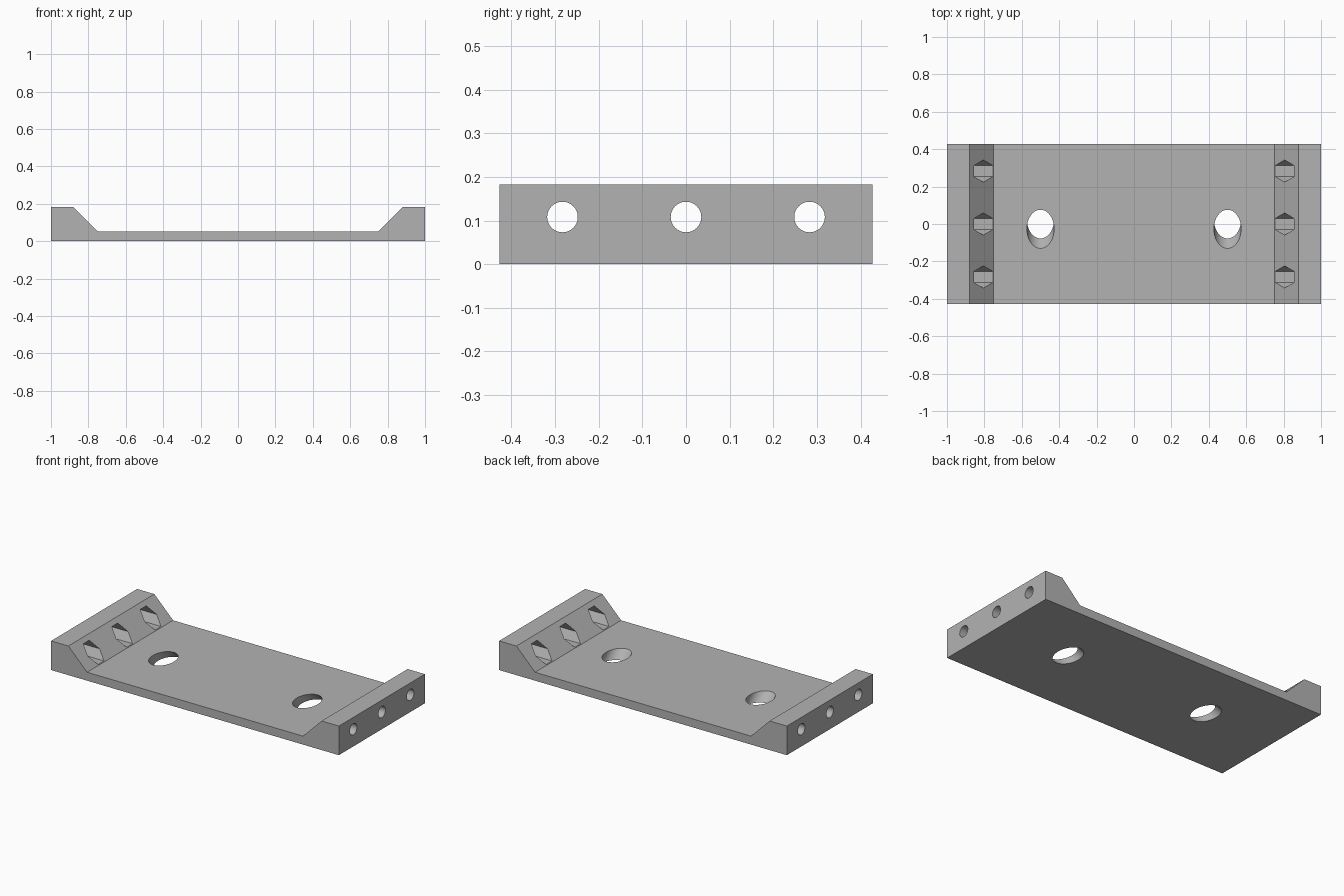
import bpy, bmesh, math
from mathutils import Matrix, Vector

if "Cube" in bpy.data.objects:
    bpy.data.objects.remove(bpy.data.objects["Cube"])

HALF_Y = 0.427
BOLT_Z = 0.108
BOLT_Y = (-0.283, 0.0, 0.283)

grey = bpy.data.materials.new("plain grey")
grey.diffuse_color = (0.45, 0.45, 0.45, 1)
grey.use_nodes = True
grey.node_tree.nodes["Principled BSDF"].inputs["Base Color"].default_value = grey.diffuse_color


def make_object(name, bm):
    bmesh.ops.recalc_face_normals(bm, faces=bm.faces)
    mesh = bpy.data.meshes.new(name)
    bm.to_mesh(mesh)
    bm.free()
    mesh.materials.append(grey)
    obj = bpy.data.objects.new(name, mesh)
    bpy.context.collection.objects.link(obj)
    return obj


def rods(name, centres, axis, radius, length, sides, spin=0.0):
    """Several equal prisms along one axis, in one cutter mesh."""
    bm = bmesh.new()
    turn = Vector(axis).to_track_quat('Z', 'Y').to_matrix().to_4x4()
    for c in centres:
        m = Matrix.Translation(c) @ turn @ Matrix.Rotation(spin, 4, 'Z')
        bmesh.ops.create_cone(bm, cap_ends=True, segments=sides, radius1=radius,
                              radius2=radius, depth=length, matrix=m)
    obj = make_object(name, bm)
    obj.hide_render = True
    return obj


# Plate with a raised, chamfered block at each end: one extruded profile
half = [(1, 0), (1, 0.183), (0.88, 0.183), (0.75, 0.053)]
profile = half + [(-x, z) for x, z in reversed(half)]
bm = bmesh.new()
face = bm.faces.new([bm.verts.new((x, -HALF_Y, z)) for x, z in profile])
ext = bmesh.ops.extrude_face_region(bm, geom=[face])
bmesh.ops.translate(bm, vec=(0, 2 * HALF_Y, 0),
                    verts=[v for v in ext["geom"] if isinstance(v, bmesh.types.BMVert)])
plate = make_object("mounting_plate", bm)

bolt_centres = [(0, y, BOLT_Z) for y in BOLT_Y]
cutters = [
    # Hexagonal nut pockets, opening on the sloped inner faces, points along y
    rods("nut_pocket_cutter", bolt_centres, (1, 0, 0), 0.059, 1.87, 6, math.pi / 2),
    # Round bolt holes through the end blocks
    rods("bolt_hole_cutter", bolt_centres, (1, 0, 0), 0.035, 2.4, 48),
    # Slanted holes through the thin plate
    rods("slanted_hole_cutter", [(x, 0, 0.026) for x in (-0.5, 0.5)],
         (0, -1, 1), 0.073, 0.6, 64),
]

# Cut every hole, then drop the cutters
bpy.context.view_layer.objects.active = plate
plate.select_set(True)
for cutter in cutters:
    mod = plate.modifiers.new(cutter.name, 'BOOLEAN')
    mod.operation = 'DIFFERENCE'
    mod.solver = 'EXACT'
    mod.object = cutter
    bpy.ops.object.modifier_apply(modifier=mod.name)
    bpy.data.objects.remove(cutter)

bpy.ops.object.select_all(action='DESELECT')
plate.select_set(True)
bpy.ops.object.shade_smooth_by_angle(angle=math.radians(30))
